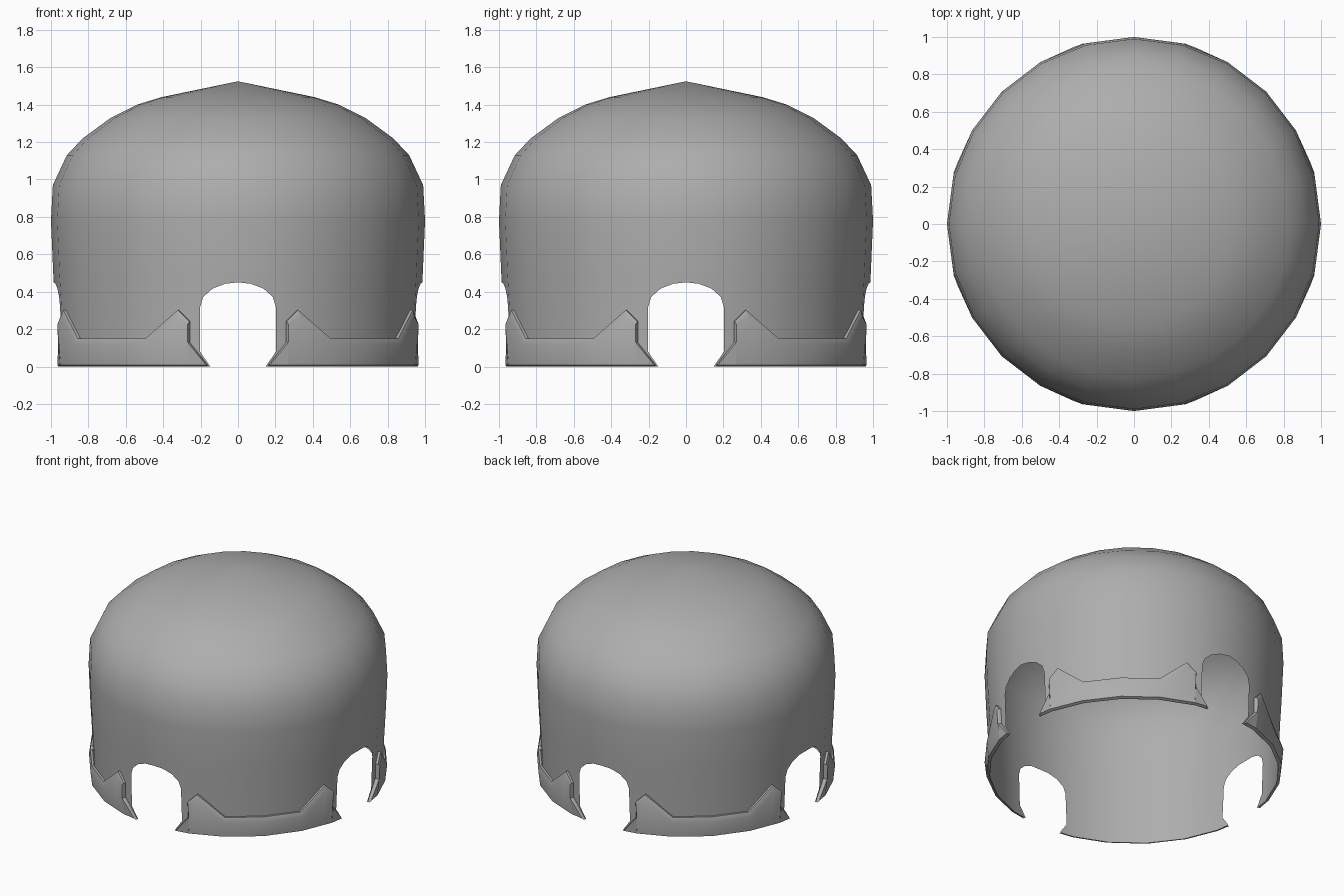
import bpy, bmesh, math
from mathutils import Vector

if "Cube" in bpy.data.objects:
    bpy.data.objects.remove(bpy.data.objects["Cube"])

# Dome profile (z, radius), 24-sided
PROFILE = [(0, .965), (.32, .978), (.5, .988), (.78, 1), (.97, .99), (1.13, .915),
           (1.22, .83), (1.33, .68), (1.40, .54), (1.44, .41), (1.525, 0)]

GREY = bpy.data.materials.new("dark_grey")
GREY.diffuse_color = (.42, .42, .42, 1)
GREY.use_nodes = True
GREY.node_tree.nodes["Principled BSDF"].inputs["Base Color"].default_value = GREY.diffuse_color


def radius(z):
    for (z0, r0), (z1, r1) in zip(PROFILE, PROFILE[1:]):
        if z <= z1:
            return r0 + (r1 - r0) * (z - z0) / (z1 - z0)
    return 0


def point(deg, z, off=0):
    """Point on the faceted dome, angle measured from the front towards +x."""
    f = math.radians(deg % 15 - 7.5)
    r = (radius(z) + off) * math.cos(math.radians(7.5)) / math.cos(f)
    a = math.radians(deg)
    return (r * math.sin(a), -r * math.cos(a), z)


def dome_normal(co):
    """Smooth normal of the revolved profile, averaged over nearby slope."""
    if co.z > 1.52:
        return Vector((0, 0, 1))
    z0, z1 = max(co.z - .05, 0), min(co.z + .05, 1.525)
    slope = (radius(z0) - radius(z1)) / (z1 - z0)
    flat = Vector((co.x, co.y, 0)).normalized()
    return (flat + Vector((0, 0, slope))).normalized()


def finish(bm, name):
    bmesh.ops.remove_doubles(bm, verts=bm.verts, dist=.0005)
    bm.normal_update()
    mesh = bpy.data.meshes.new(name)
    bm.to_mesh(mesh)
    bm.free()
    mesh.materials.append(GREY)
    ob = bpy.data.objects.new(name, mesh)
    bpy.context.collection.objects.link(ob)
    bpy.ops.object.select_all(action='DESELECT')
    ob.select_set(True)
    bpy.context.view_layer.objects.active = ob
    bpy.ops.object.shade_smooth_by_angle(angle=math.radians(30))
    return ob


def face(bm, pts):
    bm.faces.new([bm.verts.new(p) for p in pts])


# Dome shell with four arched openings
bm = bmesh.new()
arch = [-12, -11, -8, -4, 0, 4, 8, 11, 12]
wall = [15, 30, 45, 60, 75]
arch_z = lambda t: .32 + .13 * math.sqrt(max(0, 1 - (t / 12) ** 2))
for q in range(4):
    b = 90 * q
    cols = arch + wall + [78]
    upper = [z for z, r in PROFILE if z >= .5]
    for a0, a1 in zip(cols, cols[1:]):
        for z0, z1 in zip(upper, upper[1:-1]):
            face(bm, [point(b + a0, z0), point(b + a1, z0), point(b + a1, z1), point(b + a0, z1)])
        z0, z1 = upper[-2:]
        face(bm, [point(b + a0, z0), point(b + a1, z0), (0, 0, z1)])
    # strip above each arch
    for a0, a1 in zip(arch, arch[1:]):
        face(bm, [point(b + a0, arch_z(a0)), point(b + a1, arch_z(a1)),
                  point(b + a1, .5), point(b + a0, .5)])
    # wall leg between arches, flaring at the foot
    rows = [(0, 8.9), (.08, 12.2), (.32, 12), (.5, 12)]
    for (z0, e0), (z1, e1) in zip(rows, rows[1:]):
        lo, hi = [e0] + wall + [90 - e0], [e1] + wall + [90 - e1]
        for i in range(len(lo) - 1):
            face(bm, [point(b + lo[i], z0), point(b + lo[i + 1], z0),
                      point(b + hi[i + 1], z1), point(b + hi[i], z1)])
dome = finish(bm, "dome_shell").data
dome.normals_split_custom_set_from_vertices([dome_normal(v.co) for v in dome.vertices])

# Raised base skirts between the openings: outer outline and chamfered face outline
outline = [(9.4, 0), (15.4, .13), (15.2, .24), (19, .303), (30, .15), (45, .15)]
front = [(10, .008), (15.6, .128), (15.6, .225), (19.3, .268), (29.4, .117), (45, .117)]
bottom = [15.6, 19.3, 29.4, 45]


def mirrored(half):
    return half + [(90 - a, z) for a, z in reversed(half[:-1])]


for q in range(4):
    bm = bmesh.new()
    b = 90 * q
    F = lambda a, z: point(b + a, z, .03 if z > .05 else .022)
    L = lambda a, z: point(b + a, z, .018)
    B = lambda a, z: point(b + a, z, .002)
    fo, ou = mirrored(front), mirrored(outline)
    # lip against the dome, then shallow chamfer
    for i in range(len(fo) - 1):
        face(bm, [L(*ou[i]), L(*ou[i + 1]), B(*ou[i + 1]), B(*ou[i])])
        face(bm, [F(*fo[i]), F(*fo[i + 1]), L(*ou[i + 1]), L(*ou[i])])
    # outer face columns
    tops = fo[2:-2]
    for (a0, z0), (a1, z1) in zip(tops, tops[1:]):
        face(bm, [F(a0, .008), F(a1, .008), F(a1, z1), F(a0, z0)])
    face(bm, [F(*fo[0]), F(15.6, .008), F(*fo[1])])
    face(bm, [F(*fo[-1]), F(*fo[-2]), F(74.4, .008)])
    # bottom lip
    feet = [10] + bottom + [90 - a for a in reversed(bottom[:-1])] + [80]
    for a0, a1 in zip(feet, feet[1:]):
        face(bm, [B(a0, 0), B(a1, 0), F(a1, .008), F(a0, .008)])
    finish(bm, f"base_skirt_{q + 1}")
